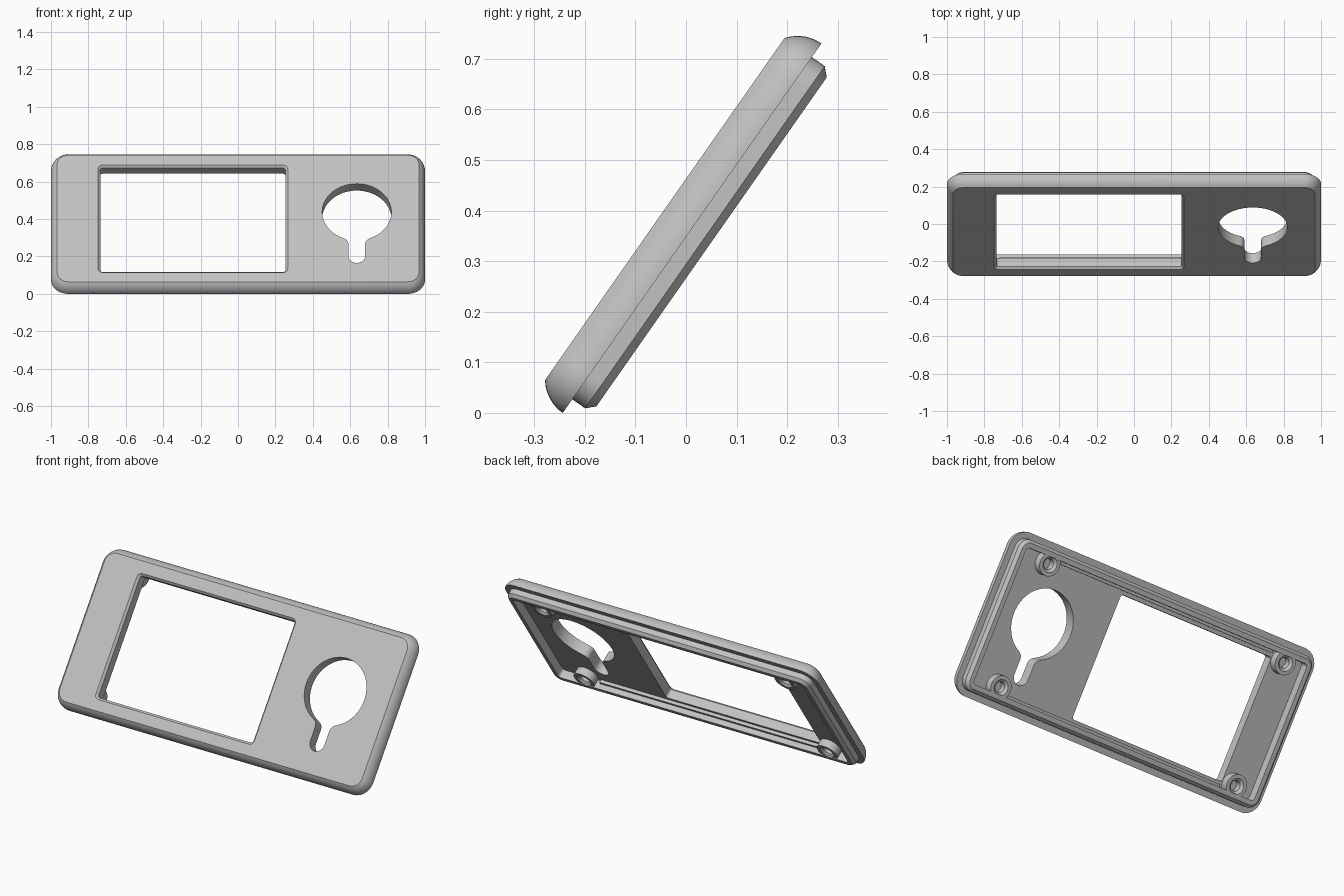
import bpy, bmesh, math
from mathutils import Matrix, Vector

cube = bpy.data.objects.get("Cube")
if cube:
    bpy.data.objects.remove(cube, do_unlink=True)

grey = bpy.data.materials.new("light_grey_plastic")
grey.use_nodes = True
colour = (0.54, 0.54, 0.54, 1)
grey.diffuse_color = colour
grey.node_tree.nodes["Principled BSDF"].inputs["Base Color"].default_value = colour

# Panel frame: X along the width, Y up the slope, Z out of the front face
TILT = Matrix.Translation((0, -0.042, 0.403)) @ Matrix.Rotation(math.radians(55), 4, 'X')
FLANGE_DEPTH, FLOOR_DEPTH, RIM_DEPTH = 0.066, 0.064, 0.113


def arc(cx, cy, r, start, end, steps):
    angles = [math.radians(start + (end - start) * i / steps) for i in range(steps + 1)]
    return [(cx + r * math.cos(a), cy + r * math.sin(a)) for a in angles]


def rounded_rect(hx, hy, r, cx=0, cy=0):
    points = []
    for i, (sx, sy) in enumerate([(1, 1), (-1, 1), (-1, -1), (1, -1)]):
        points += arc(cx + sx * (hx - r), cy + sy * (hy - r), r, 90 * i, 90 * i + 90, 8)
    return points


def circle(cx, cy, r):
    return arc(cx, cy, r, 0, 360, 32)[:-1]


def loft(name, rings, closed=False):
    """Skin a stack of (outline, depth behind the front face)."""
    bm = bmesh.new()
    loops = [[bm.verts.new((x, y, -d)) for x, y in pts] for pts, d in rings]
    pairs = list(zip(loops, loops[1:]))
    if closed:
        pairs.append((loops[-1], loops[0]))
    else:
        bm.faces.new(loops[0])
        bm.faces.new(loops[-1])
    for a, b in pairs:
        n = len(a)
        for i in range(n):
            j = (i + 1) % n
            bm.faces.new((a[i], a[j], b[j], b[i]))
    bmesh.ops.recalc_face_normals(bm, faces=bm.faces)
    mesh = bpy.data.meshes.new(name)
    bm.to_mesh(mesh)
    bm.free()
    obj = bpy.data.objects.new(name, mesh)
    bpy.context.collection.objects.link(obj)
    obj.matrix_world = TILT
    mesh.materials.append(grey)
    return obj


def activate(obj):
    bpy.ops.object.select_all(action='DESELECT')
    obj.select_set(True)
    bpy.context.view_layer.objects.active = obj


def cut(obj, cutter):
    mod = obj.modifiers.new("cut", 'BOOLEAN')
    mod.operation, mod.solver, mod.object = 'DIFFERENCE', 'EXACT', cutter
    activate(obj)
    bpy.ops.object.modifier_apply(modifier=mod.name)
    bpy.data.objects.remove(cutter, do_unlink=True)


# Bezel: rounded flange, chamfered rear rim and recessed back in one skin
EDGE_R = 0.0825
rings = []
for i in range(9):
    depth = FLANGE_DEPTH * i / 8
    inset = EDGE_R - math.sqrt(EDGE_R ** 2 - (FLANGE_DEPTH - depth) ** 2)
    rings.append((rounded_rect(1 - inset, 0.446 - inset, 0.092 - inset), depth))
for inset, depth in [(0.033, FLANGE_DEPTH), (0.033, 0.097), (0.049, RIM_DEPTH),
                     (0.074, RIM_DEPTH), (0.074, FLOOR_DEPTH)]:
    rings.append((rounded_rect(1 - inset, 0.446 - inset, 0.092 - inset), depth))
bezel = loft("bezel", rings)

# Display window with a chamfered front edge
window = []
for grow, depth in [(0.024, -0.012), (0, 0.012), (0, 0.2)]:
    window.append((rounded_rect(0.495 + grow, 0.339 + grow, 0.014 + grow, -0.241, -0.002), depth))
cut(bezel, loft("window_cutter", window))

# Keyhole: large circle with a filleted slot below it
KX, KY, KR, SLOT, FILLET = 0.635, 0.042, 0.185, 0.045, 0.04
fx = SLOT + FILLET
fy = -math.sqrt((KR + FILLET) ** 2 - fx ** 2)
lean = math.degrees(math.atan2(-fy, fx))
outline = arc(KX, KY, KR, -lean, 180 + lean, 48)
outline += arc(KX - fx, KY + fy, FILLET, lean, 0, 6)
outline += arc(KX, -0.245, SLOT, 180, 360, 12)
outline += arc(KX + fx, KY + fy, FILLET, 180, 180 - lean, 6)[:-1]
cut(bezel, loft("keyhole_cutter", [(outline, -0.1), (outline, 0.2)]))

parts = [bezel]

# Screw bosses with countersunk bores
for side, x in (("left", 0.755), ("right", -0.80)):
    for level, y in (("upper", 0.335), ("lower", -0.335)):
        profile = [(0.062, FLOOR_DEPTH - 0.004), (0.062, 0.108), (0.042, 0.108),
                   (0.028, 0.096), (0.028, FLOOR_DEPTH - 0.004)]
        parts.append(loft(f"{level}_{side}_screw_boss",
                          [(circle(x, y, r), d) for r, d in profile], closed=True))

# Low ledges along the inside of the rim, between the bosses
for level, y in (("upper", 0.367), ("lower", -0.367)):
    bar = [(sx * 0.7 - 0.02, y + sy * 0.01) for sx, sy in [(1, 1), (-1, 1), (-1, -1), (1, -1)]]
    parts.append(loft(f"{level}_ledge", [(bar, FLOOR_DEPTH - 0.004), (bar, 0.082)]))

for part in parts:
    activate(part)
    bpy.ops.object.shade_smooth_by_angle(angle=math.radians(25))
